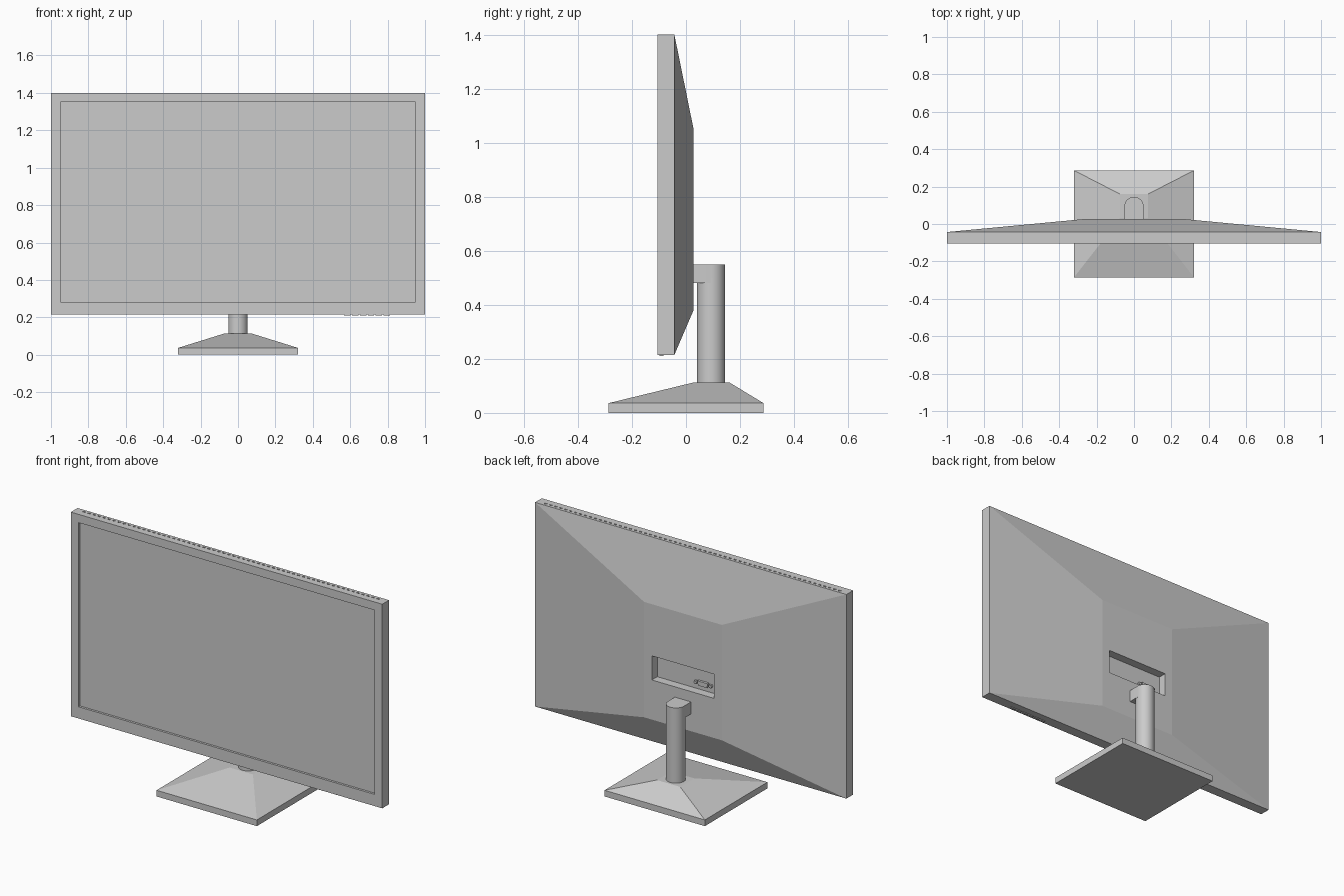
import bpy, bmesh, math

if "Cube" in bpy.data.objects:
    bpy.data.objects.remove(bpy.data.objects["Cube"])


def make(name, bm):
    bmesh.ops.recalc_face_normals(bm, faces=bm.faces)
    me = bpy.data.meshes.new(name)
    bm.to_mesh(me)
    bm.free()
    ob = bpy.data.objects.new(name, me)
    bpy.context.collection.objects.link(ob)
    return ob


def loft(name, rings):
    """Closed skin through rings of equal point count."""
    bm = bmesh.new()
    loops = [[bm.verts.new(p) for p in r] for r in rings]
    n = len(loops[0])
    for a, b in zip(loops, loops[1:]):
        for i in range(n):
            j = (i + 1) % n
            bm.faces.new((a[i], a[j], b[j], b[i]))
    bm.faces.new(loops[0])
    bm.faces.new(loops[-1])
    return make(name, bm)


def rect_xz(y, x, z0, z1):
    return [(-x, y, z0), (x, y, z0), (x, y, z1), (-x, y, z1)]


def rect_xy(z, x, y0, y1):
    return [(-x, y0, z), (x, y0, z), (x, y1, z), (-x, y1, z)]


def prism_z(name, pts, z0, z1):
    return loft(name, [[(x, y, z) for x, y in pts] for z in (z0, z1)])


def prism_y(name, pts, y0, y1):
    return loft(name, [[(x, y, z) for x, z in pts] for y in (y0, y1)])


def circle(cx, cy, r, n, a0=0.0):
    return [(cx + r * math.cos(a0 + math.tau * i / n),
             cy + r * math.sin(a0 + math.tau * i / n)) for i in range(n)]


def boxes(name, centres, size):
    bm = bmesh.new()
    for c in centres:
        vs = bmesh.ops.create_cube(bm, size=1)['verts']
        for v in vs:
            v.co = [c[k] + v.co[k] * size[k] for k in range(3)]
    return make(name, bm)


def smooth(ob):
    bpy.ops.object.select_all(action='DESELECT')
    ob.select_set(True)
    bpy.context.view_layer.objects.active = ob
    bpy.ops.object.shade_smooth_by_angle(angle=math.radians(35))


# casing: screen recess, bezel, slab, tapered back, connector recess
casing = loft("monitor_casing", [
    rect_xz(-0.085, 0.95, 0.283, 1.352),
    rect_xz(-0.105, 0.95, 0.283, 1.352),
    rect_xz(-0.105, 1.0, 0.215, 1.40),
    rect_xz(-0.043, 1.0, 0.215, 1.40),
    rect_xz(0.028, 0.25, 0.38, 1.05),
    rect_xz(0.028, 0.2, 0.61, 0.75),
    rect_xz(-0.022, 0.2, 0.61, 0.75),
])

# row of vent slots along the top
vents = boxes("vent_cutter", [((i - 29.5) * 0.032, -0.062, 1.40) for i in range(60)],
              (0.016, 0.008, 0.012))
vents.hide_render = True
vents.hide_set(True)
cut = casing.modifiers.new("vents", 'BOOLEAN')
cut.operation = 'DIFFERENCE'
cut.solver = 'EXACT'
cut.object = vents

# display panel
boxes("screen", [(0, -0.0875, 0.8175)], (1.9, 0.009, 1.069))

# control buttons under the lower right bezel
boxes("control_buttons", [(0.585 + i * 0.042, -0.09, 0.2145) for i in range(6)],
      (0.034, 0.015, 0.008))

# video socket with two hex nuts
sx, sz = -0.10, 0.65
prism_y("video_socket", [(sx - 0.028, sz - 0.013), (sx + 0.028, sz - 0.013),
                         (sx + 0.034, sz + 0.013), (sx - 0.034, sz + 0.013)], -0.024, -0.008)
for side, s in (("left", -1), ("right", 1)):
    prism_y("socket_nut_" + side, circle(sx + s * 0.048, sz, 0.01, 6), -0.024, -0.008)

# stand column and rounded mounting arm
cy, r = 0.093, 0.052
smooth(prism_z("stand_column", circle(0, cy, r, 32), 0.09, 0.5))
arc = [(r * math.cos(math.pi * i / 16), cy + r * math.sin(math.pi * i / 16)) for i in range(17)]
smooth(prism_z("mounting_arm", arc + [(-r, 0.02), (r, 0.02)], 0.48, 0.55))

# foot: slab with an off-centre pyramid top
loft("stand_base", [
    rect_xy(0.0, 0.322, -0.287, 0.287),
    rect_xy(0.036, 0.322, -0.287, 0.287),
    rect_xy(0.113, 0.075, 0.03, 0.16),
])
